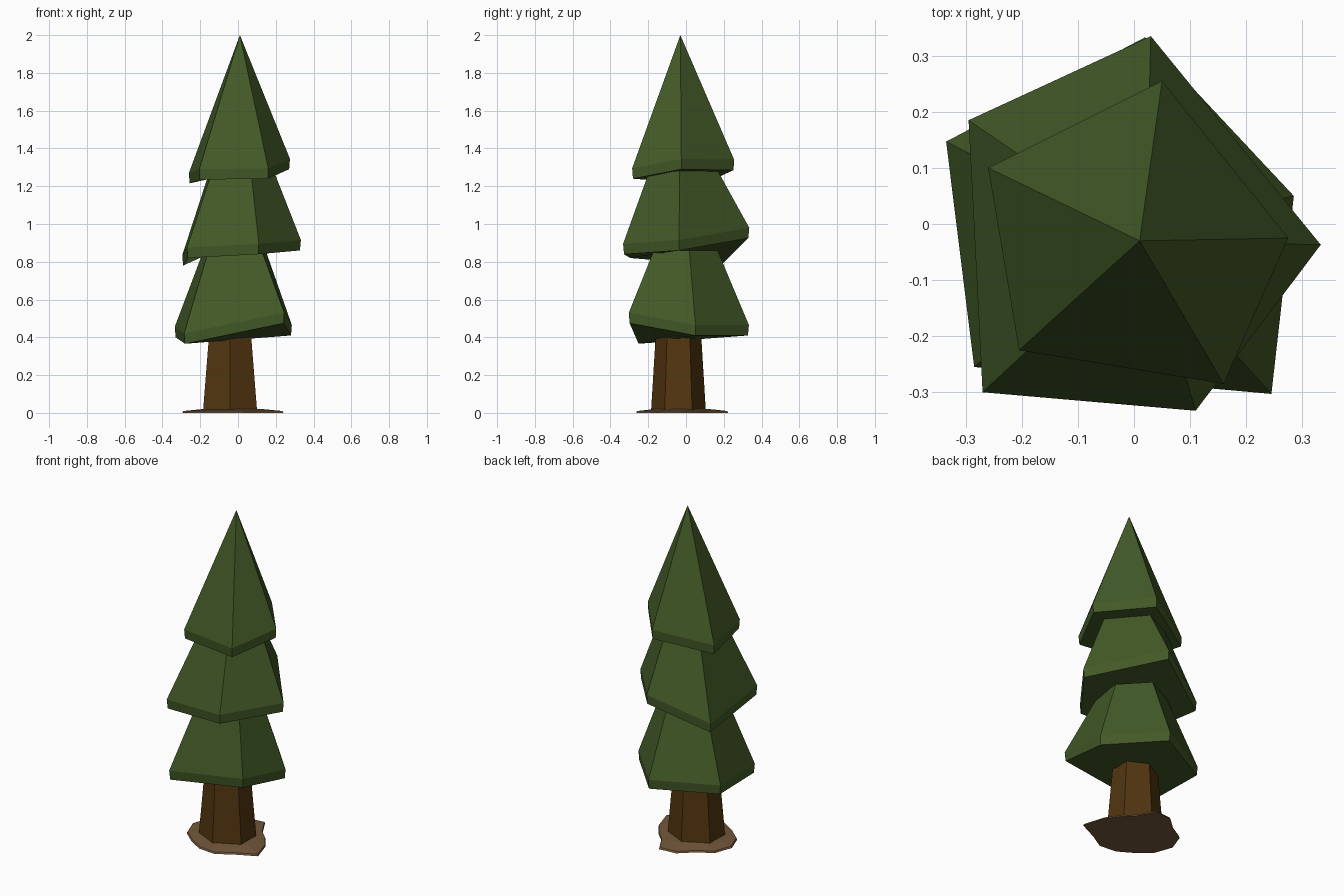
import bpy
import bmesh
import math

default_cube = bpy.data.objects.get("Cube")
if default_cube:
    bpy.data.objects.remove(default_cube, do_unlink=True)


def make_material(name, color):
    material = bpy.data.materials.new(name)
    material.use_nodes = True
    material.diffuse_color = (*color, 1)
    shader = material.node_tree.nodes["Principled BSDF"]
    shader.inputs["Base Color"].default_value = (*color, 1)
    shader.inputs["Roughness"].default_value = 1
    return material


def loft(name, rings, material):
    """Join rings of points from bottom to top; a one-point ring is a tip."""
    bm = bmesh.new()
    loops = [[bm.verts.new(point) for point in ring] for ring in rings]
    count = len(loops[0])
    bm.faces.new(loops[0][::-1])
    for low, high in zip(loops, loops[1:]):
        for i in range(count):
            j = (i + 1) % count
            if len(high) == 1:
                bm.faces.new((low[i], low[j], high[0]))
            else:
                bm.faces.new((low[i], low[j], high[j], high[i]))
    if len(loops[-1]) > 1:
        bm.faces.new(loops[-1])
    bmesh.ops.recalc_face_normals(bm, faces=bm.faces)
    mesh = bpy.data.meshes.new(name)
    bm.to_mesh(mesh)
    bm.free()
    mesh.materials.append(material)
    obj = bpy.data.objects.new(name, mesh)
    bpy.context.collection.objects.link(obj)
    return obj


def shrink(points, center, factor, z):
    cx, cy = center
    return [(cx + (x - cx) * factor, cy + (y - cy) * factor, z)
            for x, y, _ in points]


def ellipse(center, rx, ry, z, sides):
    cx, cy = center
    angles = [math.tau * (i + 0.5) / sides for i in range(sides)]
    return [(cx + rx * math.cos(a), cy + ry * math.sin(a), z) for a in angles]


def foliage_tier(name, rim, center, top_z, taper):
    """Uneven five-sided skirt with a thin lip below its widest ring."""
    lip = [(x * 0.985, y * 0.985, z) for x, y, z in rim]
    wide = [(x, y, z + 0.055) for x, y, z in rim]
    top = shrink(rim, center, taper, top_z) if taper else [(*center, top_z)]
    return loft(name, [lip, wide, top], green)


green = make_material("pine green", (0.055, 0.1, 0.02))
bark = make_material("bark brown", (0.085, 0.036, 0.005))
earth = make_material("earth brown", (0.17, 0.095, 0.043))

# Foliage, each rim listed counterclockwise from the right
foliage_tier("lower_foliage", [
    (0.285, 0.05, 0.41), (0.02, 0.333, 0.41), (-0.335, 0.147, 0.40),
    (-0.285, -0.255, 0.366), (0.245, -0.303, 0.475)],
    (-0.01, -0.02), 0.86, 0.53)
foliage_tier("middle_foliage", [
    (0.333, -0.037, 0.86), (0.03, 0.335, 0.925), (-0.295, 0.185, 0.78),
    (-0.27, -0.30, 0.82), (0.11, -0.333, 0.84)],
    (0.02, -0.03), 1.29, 0.53)
foliage_tier("upper_foliage", [
    (0.275, -0.025, 1.29), (0.05, 0.255, 1.285), (-0.26, 0.10, 1.215),
    (-0.205, -0.225, 1.235), (0.16, -0.285, 1.24)],
    (0.01, -0.03), 2.0, 0)

# Tapered six-sided trunk
foot = (-0.042, -0.04)
hexagon = [ellipse(foot, rx, ry, z, 6)
           for rx, ry, z in ((0.165, 0.145, 0.01), (0.125, 0.118, 0.45))]
loft("trunk", hexagon, bark)

# Irregular patch of earth
radii = (0.23, 0.19, 0.18, 0.25, 0.24, 0.21, 0.25,
         0.265, 0.25, 0.23, 0.24, 0.25, 0.24, 0.3)
center = (-0.03, -0.02)
outline = []
for i, radius in enumerate(radii):
    angle = math.tau * i / len(radii)
    outline.append((center[0] + radius * math.cos(angle),
                    center[1] + radius * math.sin(angle), 0))
loft("earth_patch", [
    outline, shrink(outline, center, 0.98, 0.01),
    shrink(outline, center, 0.6, 0.02), [(*center, 0.02)]], earth)
